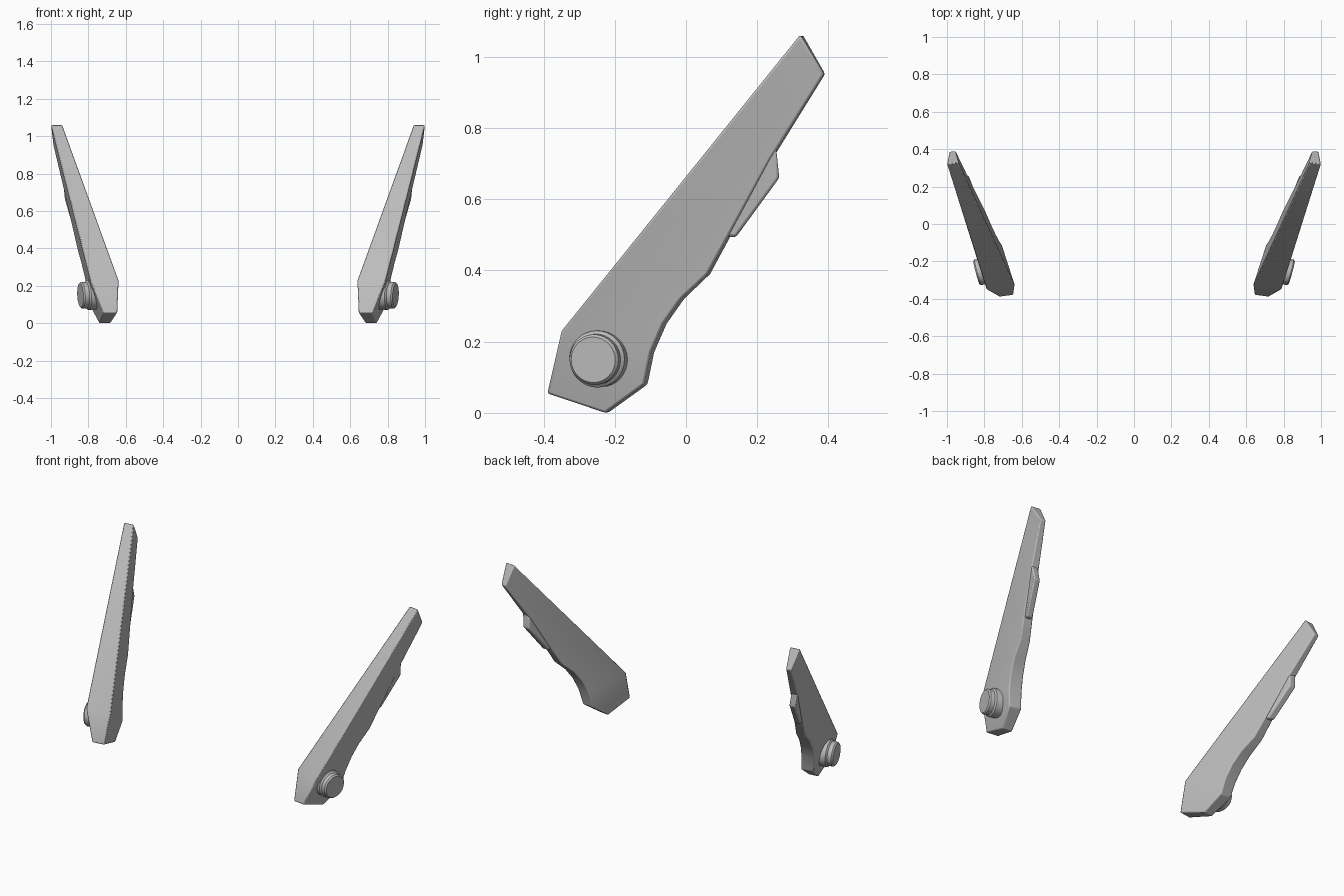
import bpy, bmesh, math
from mathutils import Vector

cube = bpy.data.objects.get("Cube")
if cube:
    bpy.data.objects.remove(cube)

grey = bpy.data.materials.new("plain grey")
grey.use_nodes = True
GREY = (0.5, 0.5, 0.5, 1)
grey.diffuse_color = GREY
grey.node_tree.nodes["Principled BSDF"].inputs["Base Color"].default_value = GREY


# Tilted planes holding the outer and inner faces of an arm
def outer_x(y, z):
    return 1.0 + 0.095 * (y - 0.32) + 0.177 * (z - 1.06)


def inner_x(y, z):
    return 0.645 + 0.357 * (y + 0.33) + 0.075 * (z - 0.24)


def finish(name, bm, bevel=0):
    bmesh.ops.recalc_face_normals(bm, faces=bm.faces)
    mesh = bpy.data.meshes.new(name)
    bm.to_mesh(mesh)
    bm.free()
    obj = bpy.data.objects.new(name, mesh)
    bpy.context.collection.objects.link(obj)
    mesh.materials.append(grey)
    if bevel:
        mod = obj.modifiers.new("soft edges", "BEVEL")
        mod.width = bevel
        mod.segments = 2
        mod.limit_method = "ANGLE"
        mod.angle_limit = math.radians(35)
    bpy.ops.object.select_all(action="DESELECT")
    obj.select_set(True)
    bpy.context.view_layer.objects.active = obj
    bpy.ops.object.shade_smooth_by_angle(angle=math.radians(30))


def slab(name, outer, inner, groups, bevel):
    """Join two matching outlines; groups list the faces of each side."""
    bm = bmesh.new()
    a = [bm.verts.new(p) for p in outer]
    b = [bm.verts.new(p) for p in inner]
    for g in groups:
        bm.faces.new([a[i] for i in g])
        bm.faces.new([b[i] for i in reversed(g)])
    n = len(a)
    for i in range(n):
        j = (i + 1) % n
        bm.faces.new((a[i], b[i], b[j], a[j]))
    finish(name, bm, bevel)


# Side outline (y, z); the first and last points form the pinched foot
ARM = [(-0.39, 0.055), (-0.35, 0.23), (0.32, 1.062), (0.387, 0.952),
       (0.235, 0.71), (0.12, 0.5), (0.06, 0.39), (-0.015, 0.32),
       (-0.065, 0.25), (-0.1, 0.17), (-0.118, 0.08), (-0.227, 0.0)]
LAST = len(ARM) - 1
PINCH = {0: 0.035, LAST: 0.018}
FIN = [(0.08, 0.5), (0.14, 0.493), (0.262, 0.66), (0.252, 0.755), (0.18, 0.7)]
PIN = [(0.08, -0.04), (0.08, 0.02), (0.071, 0.028), (0.071, 0.052), (0.064, 0.06)]


def arm(side, s):
    outer, inner = [], []
    for i, (y, z) in enumerate(ARM):
        p = PINCH.get(i, 0)
        xo, xi = outer_x(y, z) - p, inner_x(y, z) + p
        outer.append((s * xo, y, z))
        inner.append((s * xi, y + 0.14 * (xo - xi), z))
    body = list(range(1, LAST))
    slab(side + "_arm", outer, inner, [body, [0, 1, LAST - 1, LAST]], 0.006)


def fin(side, s):
    def wall(offset):
        return [(s * ((outer_x(y, z) + inner_x(y, z)) / 2 + offset), y, z)
                for y, z in FIN]
    slab(side + "_rear_fin", wall(0.021), wall(-0.021), [range(len(FIN))], 0.008)


def pin(side, s):
    # Stepped round boss turned about a tilted axis
    centre = Vector((s * 0.785, -0.245, 0.152))
    axis = Vector((s, -0.27, -0.05)).normalized()
    u = axis.cross(Vector((0, 0, 1))).normalized()
    v = axis.cross(u)
    n = 32
    bm = bmesh.new()
    rings = []
    for r, d in PIN:
        angles = [math.tau * k / n for k in range(n)]
        rings.append([bm.verts.new(centre + axis * d
                                   + (u * math.cos(t) + v * math.sin(t)) * r)
                      for t in angles])
    for lo, hi in zip(rings, rings[1:]):
        for k in range(n):
            j = (k + 1) % n
            bm.faces.new((lo[k], lo[j], hi[j], hi[k]))
    bm.faces.new(rings[0])
    bm.faces.new(rings[-1])
    finish(side + "_pivot_pin", bm)


for side, s in (("left", 1), ("right", -1)):
    arm(side, s)
    fin(side, s)
    pin(side, s)
